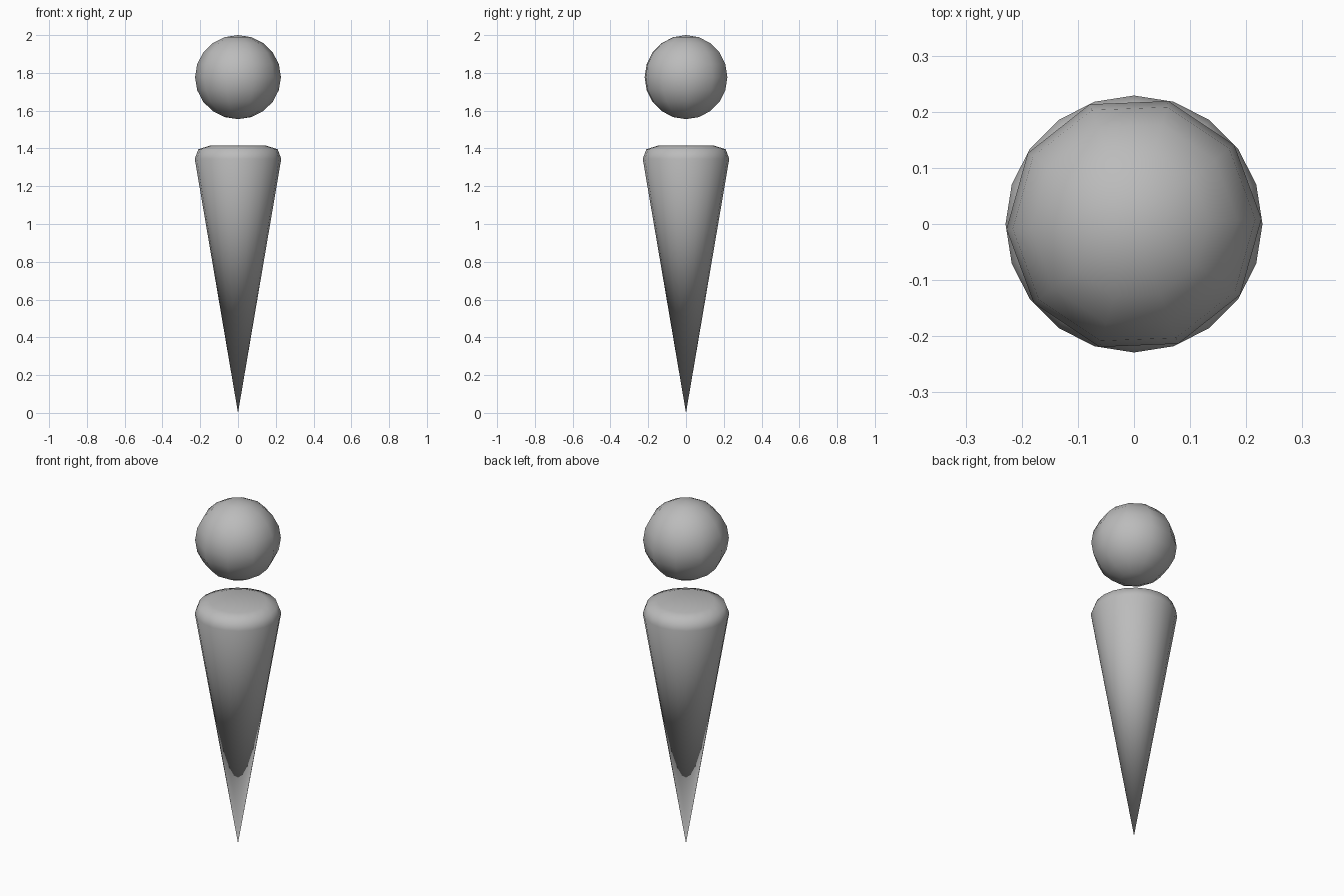
import bpy, bmesh
from math import cos, sin, pi, radians

cube = bpy.data.objects.get("Cube")
if cube:
    bpy.data.objects.remove(cube, do_unlink=True)

grey = bpy.data.materials.new("plain_grey")
grey.use_nodes = True
grey.diffuse_color = (0.5, 0.5, 0.5, 1)
grey.node_tree.nodes["Principled BSDF"].inputs["Base Color"].default_value = (0.5, 0.5, 0.5, 1)


def add_object(name, bm):
    """Turn a bmesh into a smooth shaded grey object."""
    bmesh.ops.recalc_face_normals(bm, faces=bm.faces)
    for face in bm.faces:
        face.smooth = True
    mesh = bpy.data.meshes.new(name)
    bm.to_mesh(mesh)
    bm.free()
    mesh.materials.append(grey)
    obj = bpy.data.objects.new(name, mesh)
    bpy.context.collection.objects.link(obj)
    return obj


# Body: tapered spike with a rounded shoulder and flat top
SIDES = 20
bm = bmesh.new()
tip = bm.verts.new((0, 0, 0))
rings = []
for r, z in [(0.229, 1.345), (0.21, 1.395), (0.15, 1.415)]:
    rings.append([bm.verts.new((r * cos(2 * pi * i / SIDES), r * sin(2 * pi * i / SIDES), z))
                  for i in range(SIDES)])
for i in range(SIDES):
    j = (i + 1) % SIDES
    bm.faces.new((tip, rings[0][j], rings[0][i]))
    for low, high in zip(rings, rings[1:]):
        bm.faces.new((low[i], low[j], high[j], high[i]))
bm.faces.new(rings[-1])
add_object("body_spike", bm)

# Head: floating ball
bm = bmesh.new()
bmesh.ops.create_uvsphere(bm, u_segments=10, v_segments=10, radius=1)
head = add_object("head_ball", bm)
head.scale = (0.2275, 0.2275, 0.2225)
head.rotation_euler.z = radians(20.3)
head.location.z = 2 - 0.2225
